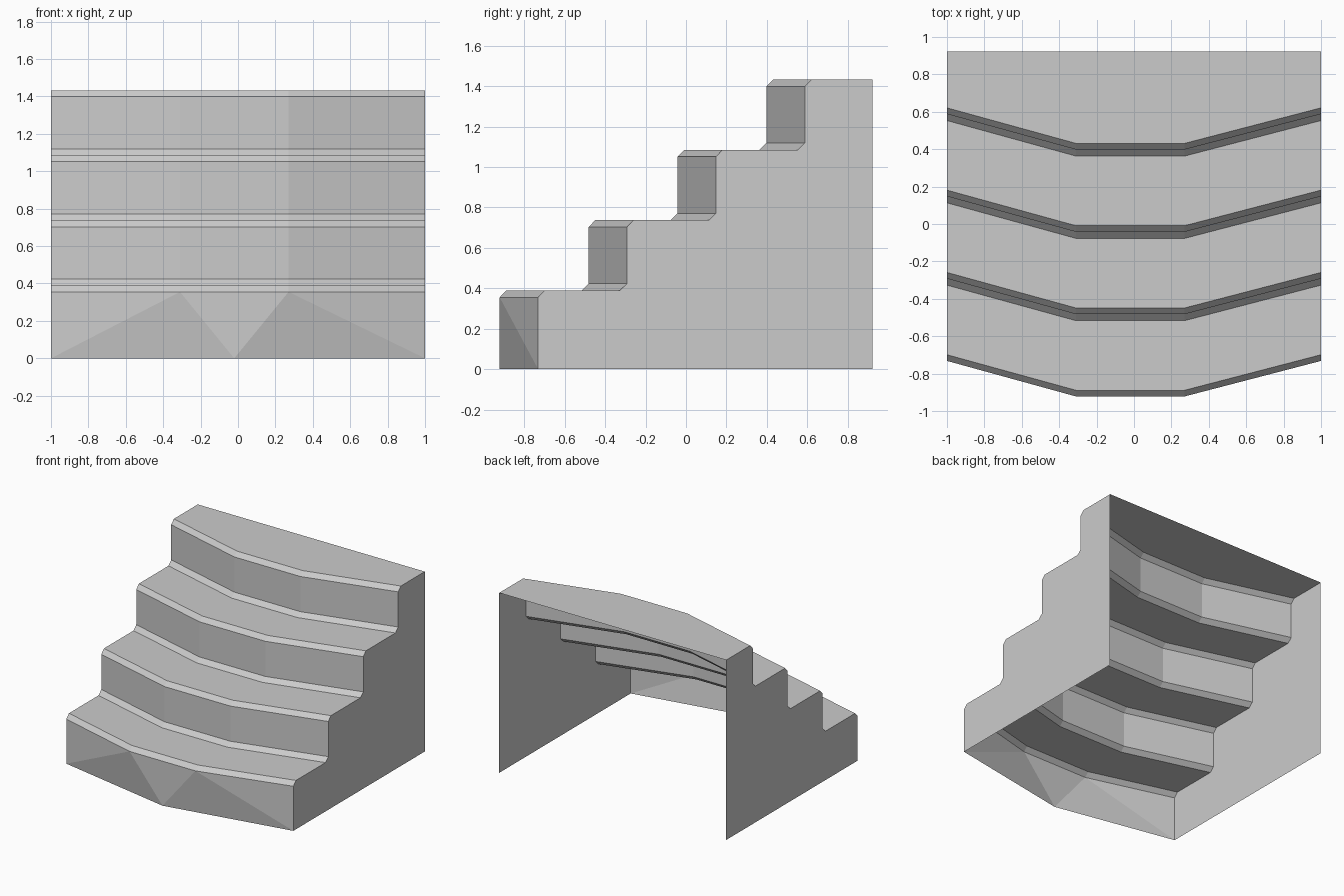
import bpy, bmesh

if "Cube" in bpy.data.objects:
    bpy.data.objects.remove(bpy.data.objects["Cube"])

# Plan of every step edge: (x, setback from the middle)
PLAN = [(-1.0, 0.19), (-0.31, 0.0), (0.27, 0.0), (1.0, 0.19)]
BACK, RUN, RISE = 0.922, 0.44, 0.348

# Stair profile (y, z) with chamfered nosings and inner corners
profile = []
for i in range(4):
    y, z = -0.922 + i * RUN, 0.389 + i * RISE
    if i:
        profile += [(y - 0.035, z - RISE), (y, z - RISE + 0.034)]
    profile += [(y, z - 0.034), (y + 0.033, z)]

bm = bmesh.new()
rows = [[bm.verts.new((x, y + s, z)) for x, s in PLAN] for y, z in profile]

# Risers, chamfers and treads
for j, (a, b) in enumerate(zip(rows, rows[1:])):
    if j % 4 == 1:      # flat tread: single polygon
        bm.faces.new(a + b[::-1])
    else:
        for k in range(3):
            bm.faces.new((a[k], a[k + 1], b[k + 1], b[k]))

# Top platform to the straight back edge
back_l = bm.verts.new((-1, BACK, profile[-1][1]))
back_r = bm.verts.new((1, BACK, profile[-1][1]))
top = bm.faces.new(rows[-1] + [back_r, back_l])

# Faceted front wall, with only three points along the floor
fl, fm, fr = [bm.verts.new(p) for p in ((-1, -0.732, 0), (-0.02, -0.922, 0), (1, -0.732, 0))]
a, b, c, d = rows[0]
for tri in ((fl, b, a), (fl, fm, b), (fm, c, b), (fm, fr, c), (fr, d, c)):
    bm.faces.new(tri)

# Side walls (back and underside stay open)
for k, floor_front, back_top, x in ((0, fl, back_l, -1), (3, fr, back_r, 1)):
    floor_back = bm.verts.new((x, BACK, 0))
    bm.faces.new([floor_front] + [r[k] for r in rows] + [back_top, floor_back])

bmesh.ops.recalc_face_normals(bm, faces=bm.faces)
top.normal_update()
if top.normal.z < 0:
    bmesh.ops.reverse_faces(bm, faces=bm.faces)
# Split the concave polygons cleanly
bmesh.ops.triangulate(bm, faces=[f for f in bm.faces if len(f.verts) > 4])

mesh = bpy.data.meshes.new("curved_steps")
bm.to_mesh(mesh)
bm.free()
bpy.context.collection.objects.link(bpy.data.objects.new("curved_steps", mesh))
